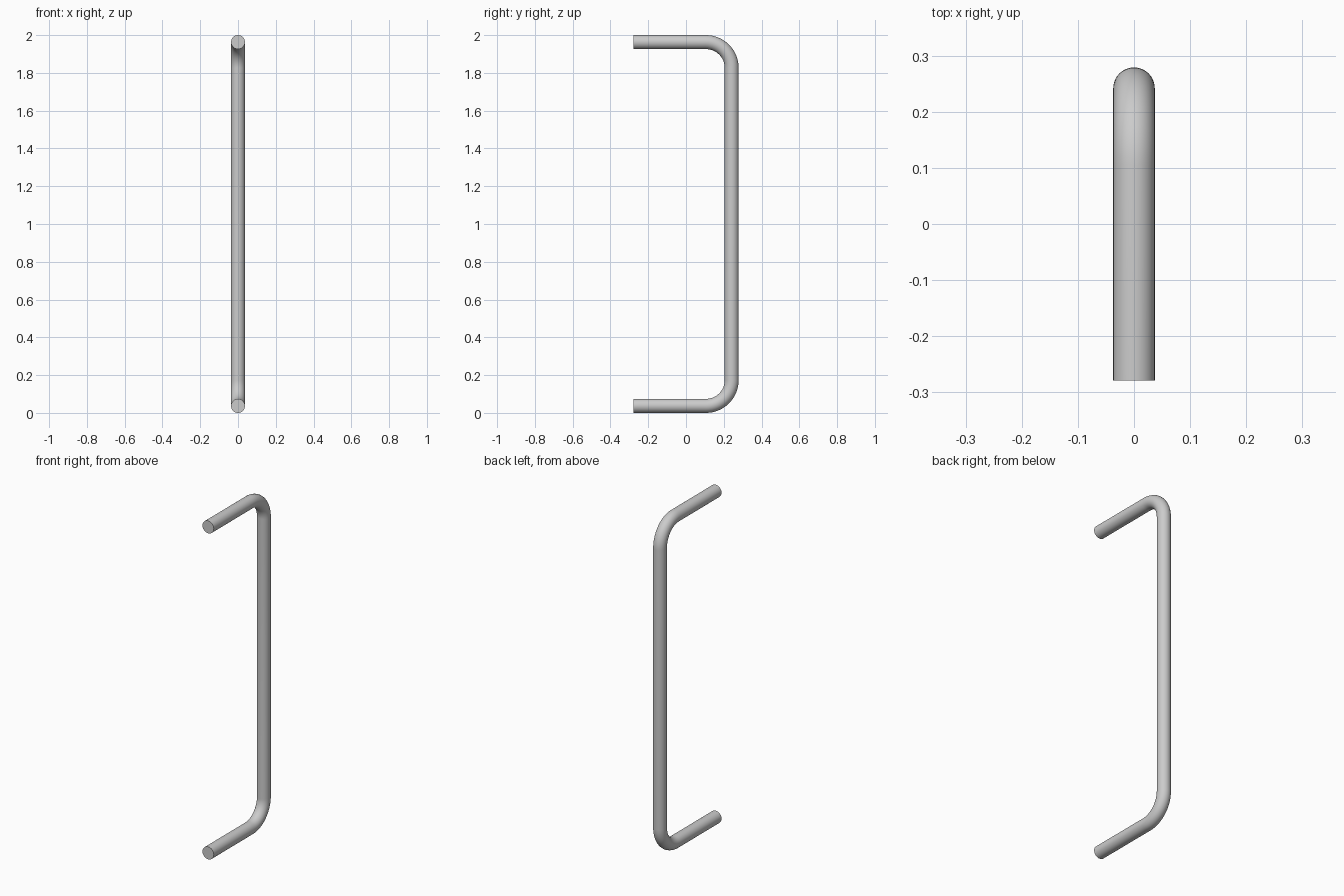
import bpy, bmesh
from math import sin, cos, pi, radians
from mathutils import Vector

if "Cube" in bpy.data.objects:
    bpy.data.objects.remove(bpy.data.objects["Cube"])

R = 0.037            # bar radius
BEND = 0.137         # centre-line bend radius
Y_FRONT, Y_BAR = -0.279, 0.242
Z_LOW, Z_HIGH = R, 2 - R
SIDES, STEPS = 40, 16

# Centre line as (y, z, heading): lower leg, bend, grip, bend, upper leg
path = [(Y_FRONT, Z_LOW, 0.0)]
yc = Y_BAR - BEND
for zc, start in ((Z_LOW + BEND, 0.0), (Z_HIGH - BEND, pi / 2)):
    for i in range(STEPS + 1):
        a = start + i / STEPS * pi / 2
        path.append((yc + BEND * sin(a), zc - BEND * cos(a), a))
path.append((Y_FRONT, Z_HIGH, pi))

# Sweep a round section along the path
bm = bmesh.new()
rings = []
for y, z, a in path:
    side = Vector((0, sin(a), -cos(a)))
    ring = []
    for k in range(SIDES):
        t = 2 * pi * k / SIDES
        ring.append(bm.verts.new(Vector((R * cos(t), y, z)) + side * (R * sin(t))))
    rings.append(ring)
for r0, r1 in zip(rings, rings[1:]):
    for k in range(SIDES):
        n = (k + 1) % SIDES
        bm.faces.new((r0[k], r0[n], r1[n], r1[k]))

# Flat mounting ends
bm.faces.new(rings[0])
bm.faces.new(rings[-1])
bmesh.ops.recalc_face_normals(bm, faces=bm.faces)

mesh = bpy.data.meshes.new("pull_handle")
bm.to_mesh(mesh)
bm.free()
handle = bpy.data.objects.new("pull_handle", mesh)
bpy.context.collection.objects.link(handle)
bpy.context.view_layer.objects.active = handle
handle.select_set(True)
bpy.ops.object.shade_smooth_by_angle(angle=radians(35))
